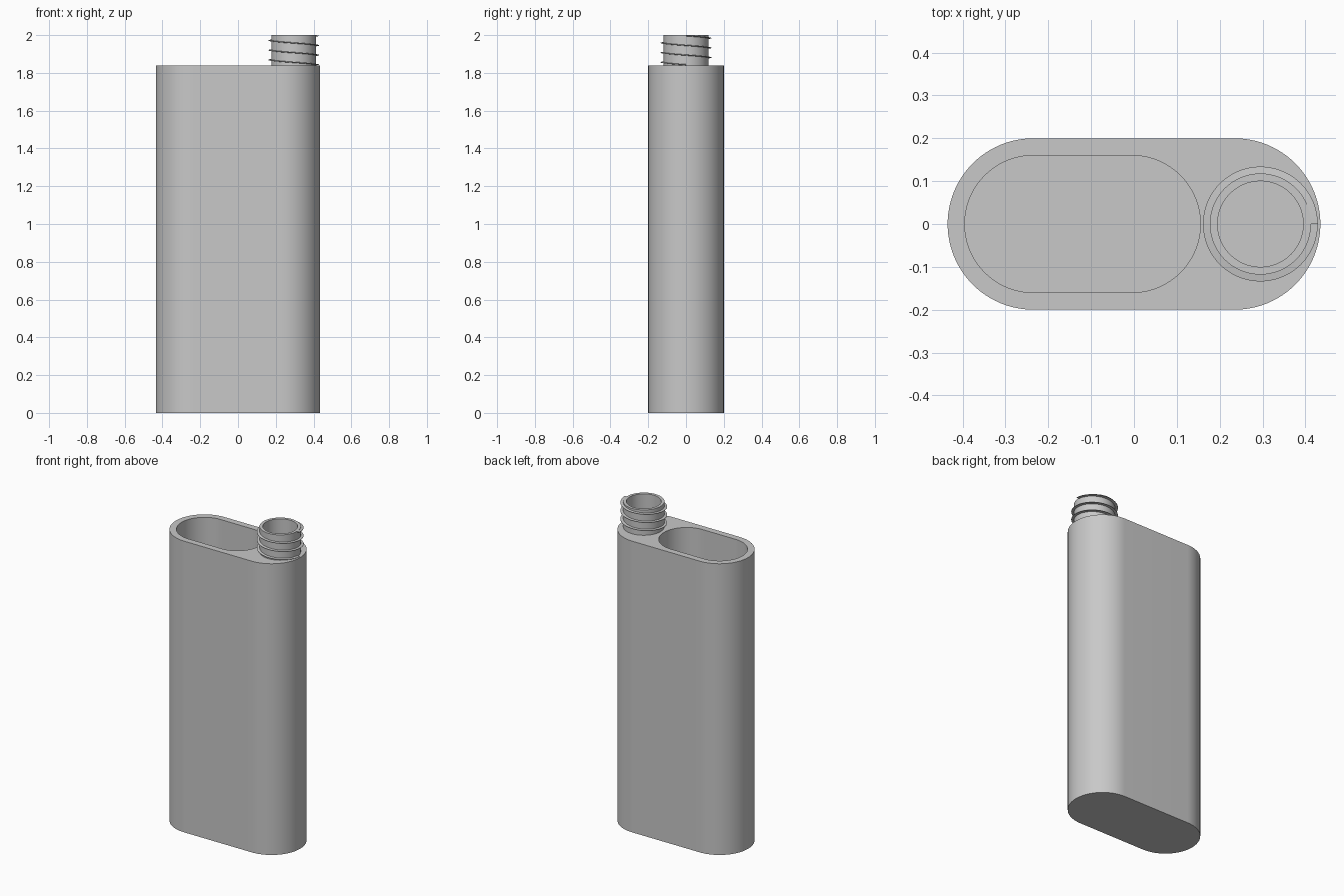
import bpy, bmesh
from math import sin, cos, pi

if "Cube" in bpy.data.objects:
    bpy.data.objects.remove(bpy.data.objects["Cube"])

HEIGHT, TOP, WALL = 1.84, 2.0, 0.04
NECK_X, BORE_R, NECK_R, THREAD_R = 0.295, 0.1, 0.118, 0.134
ARC = 48

grey = bpy.data.materials.new("plain grey")
grey.use_nodes = True
grey.diffuse_color = (0.58, 0.58, 0.58, 1)
grey.node_tree.nodes["Principled BSDF"].inputs["Base Color"].default_value = grey.diffuse_color


def finish(name, bm):
    bmesh.ops.recalc_face_normals(bm, faces=bm.faces)
    mesh = bpy.data.meshes.new(name)
    bm.to_mesh(mesh)
    bm.free()
    mesh.materials.append(grey)
    ob = bpy.data.objects.new(name, mesh)
    bpy.context.collection.objects.link(ob)
    return ob


def activate(ob):
    bpy.ops.object.select_all(action="DESELECT")
    ob.select_set(True)
    bpy.context.view_layer.objects.active = ob


def smooth(ob):
    activate(ob)
    bpy.ops.object.shade_smooth_by_angle(angle=pi / 6)


def outline(x0, x1, r):
    """Rounded slot outline between two arc centres, or a circle if they match."""
    right = [(x1 + r * cos(a), r * sin(a)) for a in (-pi / 2 + pi * i / ARC for i in range(ARC + 1))]
    left = [(x0 - r * cos(a), -r * sin(a)) for a in (-pi / 2 + pi * i / ARC for i in range(ARC + 1))]
    return right + left if x1 > x0 else right[:-1] + left[:-1]


def prism(name, points, z0, z1):
    bm = bmesh.new()
    face = bm.faces.new([bm.verts.new((x, y, z0)) for x, y in points])
    ext = bmesh.ops.extrude_face_region(bm, geom=[face], use_keep_orig=True)
    verts = [v for v in ext["geom"] if isinstance(v, bmesh.types.BMVert)]
    bmesh.ops.translate(bm, verts=verts, vec=(0, 0, z1 - z0))
    return finish(name, bm)


def carve(target, cutter):
    activate(target)
    mod = target.modifiers.new("carve", "BOOLEAN")
    mod.operation, mod.solver, mod.object = "DIFFERENCE", "EXACT", cutter
    bpy.ops.object.modifier_apply(modifier=mod.name)
    bpy.data.objects.remove(cutter)


# Body with a slot compartment and a round bore
body = prism("body", outline(-0.235, 0.235, 0.2), 0, HEIGHT)
carve(body, prism("slot_cutter", outline(-0.235, -0.005, 0.16), WALL, TOP))
carve(body, prism("bore_cutter", outline(NECK_X, NECK_X, BORE_R), WALL, TOP))
smooth(body)

# Neck tube standing above the bore
bm = bmesh.new()
rings = []
for r, z in ((BORE_R, HEIGHT), (BORE_R, TOP), (NECK_R, TOP), (NECK_R, HEIGHT)):
    rings.append([bm.verts.new((x, y, z)) for x, y in outline(NECK_X, NECK_X, r)])
n = len(rings[0])
for a, b in zip(rings, rings[1:]):
    for i in range(n):
        j = (i + 1) % n
        bm.faces.new((a[i], a[j], b[j], b[i]))
smooth(finish("neck", bm))

# Thin spiral thread of three turns, descending counterclockwise
bm = bmesh.new()
turns, steps, half = 3, 72, 0.003
sections = []
for i in range(turns * steps + 1):
    a = 2 * pi * i / steps
    z = TOP - half - (TOP - HEIGHT - 2 * half) * i / (turns * steps)
    sections.append([bm.verts.new((NECK_X + r * cos(a), r * sin(a), z + dz))
                     for r, dz in ((NECK_R - 0.002, half), (THREAD_R, 0.001),
                                   (THREAD_R, -0.001), (NECK_R - 0.002, -half))])
for a, b in zip(sections, sections[1:]):
    for k in range(4):
        m = (k + 1) % 4
        bm.faces.new((a[k], a[m], b[m], b[k]))
bm.faces.new(sections[0])
bm.faces.new(sections[-1])
smooth(finish("neck_thread", bm))
